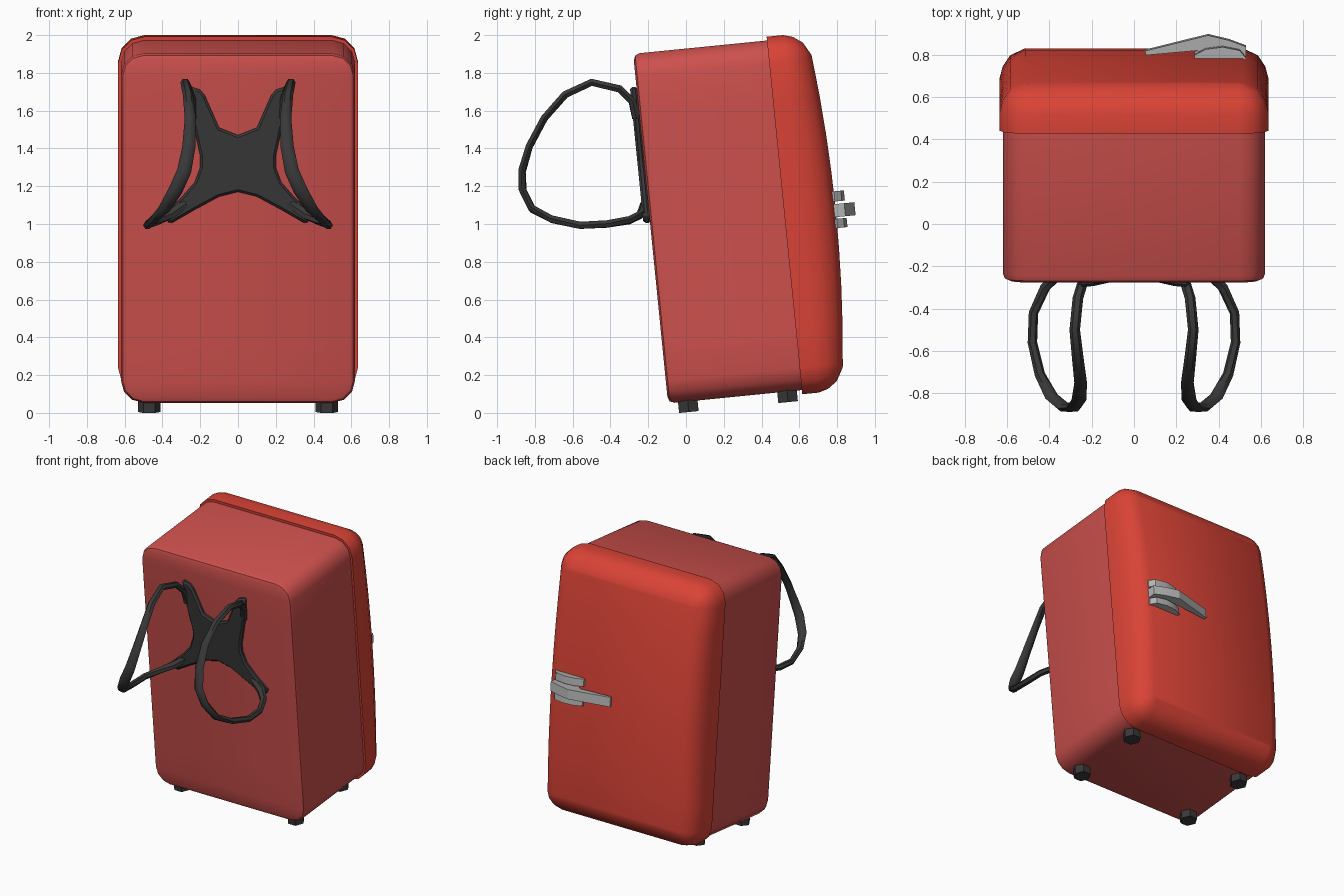
import bpy, bmesh, math
from mathutils import Matrix, Vector

if "Cube" in bpy.data.objects:
    bpy.data.objects.remove(bpy.data.objects["Cube"])

TILT = math.radians(5.7)
LEAN = Matrix.Translation((0, -0.095, 0.05)) @ Matrix.Rotation(TILT, 4, 'X')


def material(name, col):
    m = bpy.data.materials.new(name)
    m.diffuse_color = (*col, 1)
    m.use_nodes = True
    m.node_tree.nodes["Principled BSDF"].inputs["Base Color"].default_value = m.diffuse_color
    return m


BODY = material("soft_red", (0.60, 0.080, 0.073))
DOOR = material("bright_red", (0.70, 0.056, 0.037))
DARK = material("dark_rubber", (0.040, 0.040, 0.040))
METAL = material("light_grey_metal", (0.45, 0.45, 0.45))


def finish(name, bm, mat, matrix=None, angle=42):
    bmesh.ops.recalc_face_normals(bm, faces=bm.faces)
    me = bpy.data.meshes.new(name)
    bm.to_mesh(me)
    bm.free()
    if matrix:
        me.transform(matrix)
    me.materials.append(mat)
    ob = bpy.data.objects.new(name, me)
    bpy.context.collection.objects.link(ob)
    bpy.ops.object.select_all(action='DESELECT')
    ob.select_set(True)
    bpy.context.view_layer.objects.active = ob
    bpy.ops.object.shade_smooth_by_angle(angle=math.radians(angle))
    return ob


def rounded_case(name, mat, w, z0, z1, r, rings, bulge=0.0):
    """Loft rounded rectangles; rings are (inset, y, share of bulge)."""
    bm = bmesh.new()
    zc, hh = (z0 + z1) / 2, (z1 - z0) / 2
    loops = []
    for inset, y, k in rings:
        W, H, R = w - inset, hh - inset, max(r - inset, 0.015)
        arc = [(W - R + R * math.sin(a), H - R + R * math.cos(a))
               for a in (math.radians(30 * i) for i in range(4))]
        side = [(W, (H - R) * (1 - i / 4)) for i in range(1, 8)]
        half = arc + side + [(x, -z) for x, z in reversed(arc)]
        pts = half + [(-x, z) for x, z in reversed(half)]
        loops.append([bm.verts.new((x, y + bulge * k * (1 - (z / hh) ** 2), zc + z))
                      for x, z in pts])
    n = len(loops[0])
    for a, b in zip(loops, loops[1:]):
        for i in range(n):
            j = (i + 1) % n
            bm.faces.new((a[i], a[j], b[j], b[i]))
    for cap in (loops[0], loops[-1]):
        for i in range(n // 2 - 1):
            bm.faces.new((cap[i], cap[i + 1], cap[n - 2 - i], cap[n - 1 - i]))
    return finish(name, bm, mat, LEAN)


def prism(name, mat, low, high, matrix=None, angle=42):
    """Solid between two matching outlines."""
    bm = bmesh.new()
    a = [bm.verts.new(p) for p in low]
    b = [bm.verts.new(p) for p in high]
    bm.faces.new(a)
    bm.faces.new(b)
    for i in range(len(a)):
        j = (i + 1) % len(a)
        bm.faces.new((a[i], a[j], b[j], b[i]))
    return finish(name, bm, mat, matrix, angle)


# Cabinet and bulging door
rounded_case("cabinet", BODY, 0.62, 0.0, 1.86, 0.12,
             [(0.035, 0.0, 0), (0.010, 0.010, 0), (0, 0.035, 0), (0, 0.72, 0)])
rounded_case("door", DOOR, 0.635, -0.022, 1.88, 0.14,
             [(0, 0.712, 0), (0, 0.80, 0), (0.015, 0.85, 0.4),
              (0.05, 0.895, 0.8), (0.12, 0.925, 1)], 0.06)

# Hexagonal feet
for sx, side in ((-1, "left"), (1, "right")):
    for y, end in ((0.105, "front"), (0.633, "rear")):
        hexa = [(sx * 0.47 + 0.06 * math.cos(k * math.pi / 3),
                 y + 0.06 * math.sin(k * math.pi / 3)) for k in range(6)]
        prism(f"{end}_{side}_foot", DARK, [(x, v, -0.056) for x, v in hexa],
              [(x, v, 0.02) for x, v in hexa], LEAN)

# Door handle: lever between two latch plates
lever = [(0.055, 0.993), (0.052, 1.013), (0.35, 1.087), (0.45, 1.063), (0.53, 1.033),
         (0.53, 0.96), (0.36, 0.96), (0.30, 1.015)]
plate = [(0.285, 0.96), (0.285, 1.00), (0.34, 1.028), (0.42, 1.038), (0.50, 1.022),
         (0.53, 0.985), (0.53, 0.95)]
for name, shape, z0, z1 in (("handle_lever", lever, 0.893, 0.962),
                            ("upper_latch_plate", plate, 0.976, 1.03),
                            ("lower_latch_plate", plate, 0.835, 0.884)):
    prism(name, METAL, [(x, y, z0) for x, y in shape],
          [(x, y, z1) for x, y in shape], LEAN, 25)


# X-shaped harness panel lying on the cabinet front
def on_front(x, z, off):
    return (x, -0.095 - 0.0998 * (z - 0.05) - off, z)


half = [(0.1, 1.51), (0.175, 1.68), (0.20, 1.71), (0.26, 1.73), (0.25, 1.60),
        (0.22, 1.45), (0.20, 1.36), (0.20, 1.30), (0.23, 1.22), (0.30, 1.14),
        (0.40, 1.05), (0.36, 1.0), (0.23, 1.075), (0.1, 1.145)]
outline = [(0, 1.47)] + half + [(0, 1.17)] + [(-x, z) for x, z in reversed(half)]
panel = prism("harness_panel", DARK, [on_front(x, z, -0.005) for x, z in outline],
              [on_front(x, z, 0.035) for x, z in outline])
bev = panel.modifiers.new("soft_edge", 'BEVEL')
bev.width, bev.segments, bev.limit_method = 0.012, 1, 'ANGLE'
bev.angle_limit = math.radians(60)

# Shoulder straps: flattened six-sided tube, x, y, z, width
path = [(0.235, -0.265, 1.56, .05), (0.245, -0.285, 1.65, .05), (0.265, -0.35, 1.715, .05),
        (0.28, -0.50, 1.75, .05), (0.265, -0.64, 1.685, .055), (0.252, -0.75, 1.56, .06),
        (0.26, -0.83, 1.41, .07), (0.285, -0.868, 1.28, .075), (0.33, -0.865, 1.18, .075),
        (0.39, -0.815, 1.08, .065), (0.445, -0.71, 1.025, .05), (0.48, -0.56, 0.993, .045),
        (0.475, -0.42, 1.0, .045), (0.42, -0.30, 1.02, .05), (0.36, -0.24, 1.05, .06),
        (0.28, -0.22, 1.11, .06)]
for sx, side in ((-1, "left"), (1, "right")):
    bm = bmesh.new()
    pts = [Vector((sx * p[0], p[1], p[2])) for p in path]
    mid = sum(pts, Vector()) / len(pts)
    rings = []
    for i, c in enumerate(pts):
        t = (pts[min(i + 1, len(pts) - 1)] - pts[max(i - 1, 0)]).normalized()
        out = c - mid
        out.x = 0
        out = (out - t * out.dot(t)).normalized()
        wide = t.cross(out)
        rings.append([bm.verts.new(c + wide * (path[i][3] / 2 * math.cos(k * math.pi / 3))
                                   + out * (0.022 * math.sin(k * math.pi / 3)))
                      for k in range(6)])
    for a, b in zip(rings, rings[1:]):
        for k in range(6):
            m = (k + 1) % 6
            bm.faces.new((a[k], a[m], b[m], b[k]))
    bm.faces.new(rings[0])
    bm.faces.new(rings[-1])
    finish(f"{side}_shoulder_strap", bm, DARK, None, 50)
